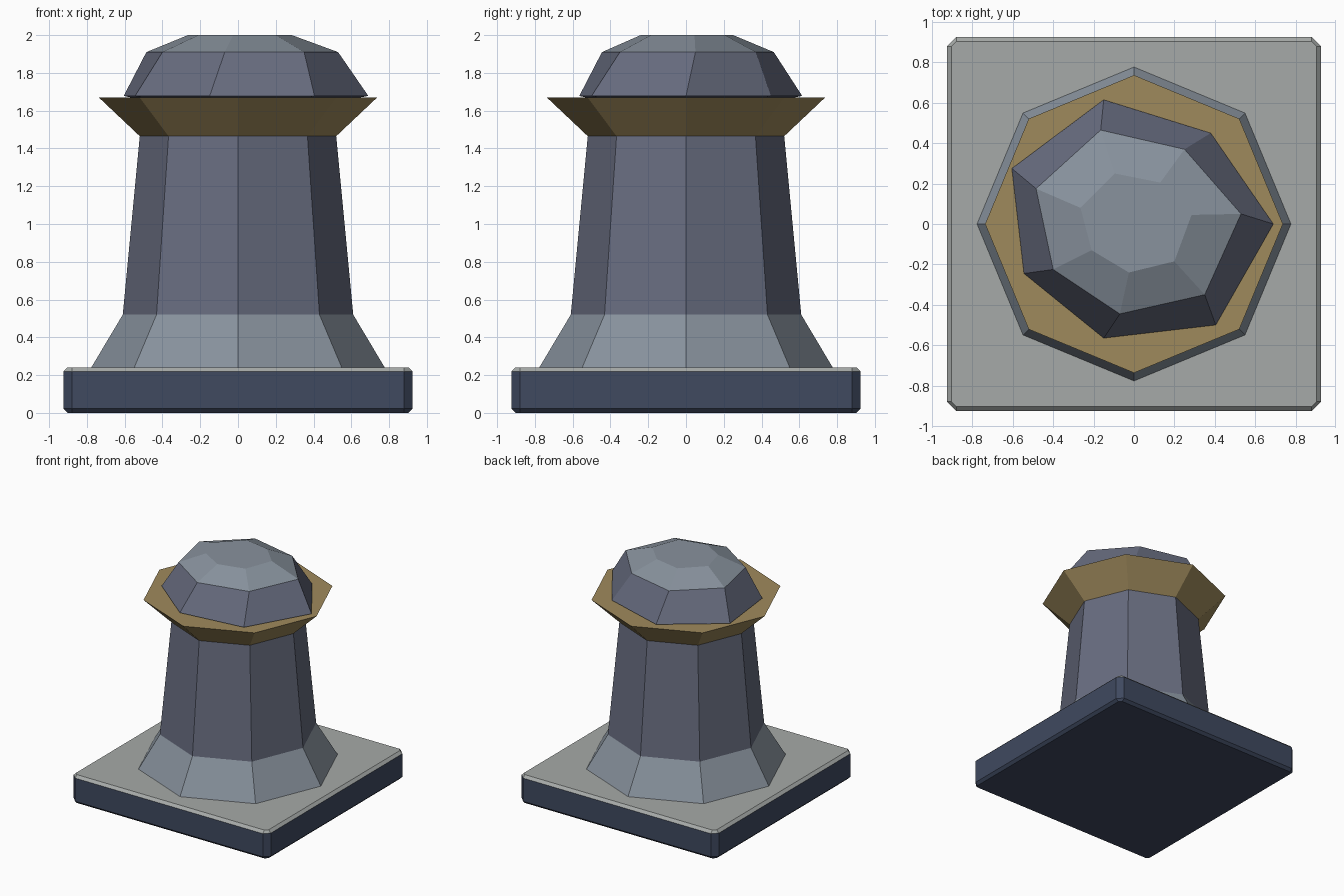
import bpy, bmesh
from math import cos, sin, pi

if "Cube" in bpy.data.objects:
    bpy.data.objects.remove(bpy.data.objects["Cube"])


def material(name, rgb):
    m = bpy.data.materials.new(name)
    m.diffuse_color = (*rgb, 1)
    m.use_nodes = True
    m.node_tree.nodes["Principled BSDF"].inputs["Base Color"].default_value = m.diffuse_color
    return m


def loft(name, rings, mats, bands=None):
    """Closed flat-shaded solid through rings of (points, z).
    bands gives the material slot of bottom cap, each band, top cap."""
    bands = bands or [0] * (len(rings) + 1)
    bm = bmesh.new()
    loops = [[bm.verts.new((x, y, z)) for x, y in pts] for pts, z in rings]
    n = len(loops[0])
    bm.faces.new(loops[0][::-1]).material_index = bands[0]
    for a, b, slot in zip(loops, loops[1:], bands[1:]):
        for i in range(n):
            j = (i + 1) % n
            bm.faces.new((a[i], a[j], b[j], b[i])).material_index = slot
    bm.faces.new(loops[-1]).material_index = bands[-1]
    bmesh.ops.recalc_face_normals(bm, faces=bm.faces)
    me = bpy.data.meshes.new(name)
    for m in mats:
        me.materials.append(m)
    bm.to_mesh(me)
    bm.free()
    ob = bpy.data.objects.new(name, me)
    bpy.context.collection.objects.link(ob)
    return ob


def octagon(r):
    return [(r * cos(i * pi / 4), r * sin(i * pi / 4)) for i in range(8)]


def clipped_square(a, b):
    return [(a, -b), (a, b), (b, a), (-b, a), (-a, b), (-a, -b), (-b, -a), (b, -a)]


navy = material("navy_stone", (0.05, 0.067, 0.117))
pale = material("pale_stone", (0.381, 0.402, 0.392))
stone = material("dark_slate", (0.136, 0.150, 0.212))
light = material("light_slate", (0.246, 0.287, 0.337))
brass = material("brass", (0.347, 0.255, 0.107))

# Square plinth with chamfered edges: dark sides, pale top
outer, inner = clipped_square(0.925, 0.88), clipped_square(0.903, 0.88)
loft("plinth", [(inner, 0), (outer, 0.022), (outer, 0.218), (inner, 0.24)],
     [navy, pale], [0, 0, 0, 1, 1])

# Eight-sided flared foot and tapered column
loft("foot", [(octagon(0.777), 0.24), (octagon(0.61), 0.52)], [light])
loft("column", [(octagon(0.61), 0.52), (octagon(0.52), 1.465)], [stone])

# Flared collar
loft("collar", [(octagon(0.52), 1.465), (octagon(0.737), 1.67)], [brass])

# Irregular seven-sided rough-cut cap, lighter on top
low = [(0.69, 0), (0.38, 0.45), (-0.15, 0.615), (-0.605, 0.275),
       (-0.545, -0.245), (-0.15, -0.565), (0.405, -0.5)]
mid = [(0.53, 0.05), (0.25, 0.37), (-0.165, 0.465), (-0.485, 0.175),
       (-0.40, -0.225), (-0.07, -0.445), (0.35, -0.35)]
top = [(0.285, 0.045), (0.13, 0.205), (-0.095, 0.25), (-0.265, 0.08),
       (-0.21, -0.13), (-0.025, -0.24), (0.2, -0.185)]
under = [(x * 0.92, y * 0.92) for x, y in low]
loft("rough_cap", [(under, 1.668), (low, 1.678), (mid, 1.91), (top, 2.0)],
     [stone, light], [0, 0, 0, 1, 1])
